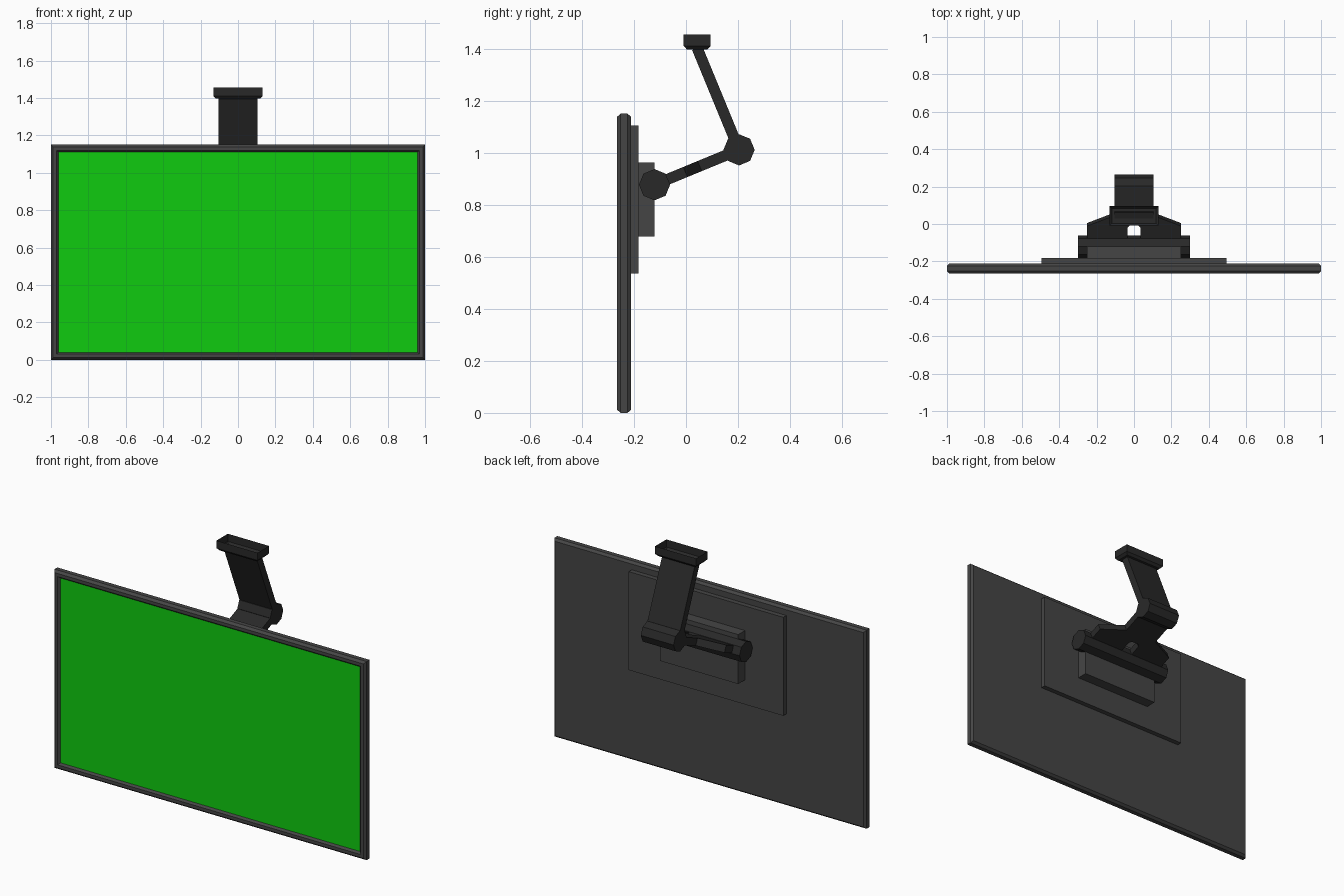
import bpy, bmesh, math
from mathutils import Matrix, Vector

if "Cube" in bpy.data.objects:
    bpy.data.objects.remove(bpy.data.objects["Cube"])


def material(name, rgb):
    m = bpy.data.materials.new(name)
    m.diffuse_color = (*rgb, 1)
    m.use_nodes = True
    m.node_tree.nodes["Principled BSDF"].inputs["Base Color"].default_value = m.diffuse_color
    return m


GREY = material("casing_grey", (0.06, 0.06, 0.06))
DARK = material("bracket_dark", (0.022, 0.022, 0.022))
GREEN = material("screen_green", (0.005, 0.6, 0.005))


def finish(name, bm, mat):
    bmesh.ops.recalc_face_normals(bm, faces=bm.faces)
    me = bpy.data.meshes.new(name)
    bm.to_mesh(me)
    bm.free()
    me.materials.append(mat)
    ob = bpy.data.objects.new(name, me)
    bpy.context.collection.objects.link(ob)
    return ob


def box(name, x, y0, y1, z0, z1, mat):
    bm = bmesh.new()
    bmesh.ops.create_cube(bm, size=1)
    bmesh.ops.scale(bm, vec=(2 * x, y1 - y0, z1 - z0), verts=bm.verts)
    bmesh.ops.translate(bm, vec=(0, (y0 + y1) / 2, (z0 + z1) / 2), verts=bm.verts)
    return finish(name, bm, mat)


def loft(name, rings, mat, cap_start, cap_end):
    """Skin a list of four-cornered rings."""
    bm = bmesh.new()
    vs = [[bm.verts.new(p) for p in r] for r in rings]
    for a, b in zip(vs, vs[1:]):
        for i in range(4):
            j = (i + 1) % 4
            bm.faces.new((a[i], a[j], b[j], b[i]))
    if cap_start:
        bm.faces.new(vs[0])
    if cap_end:
        bm.faces.new(vs[-1])
    return finish(name, bm, mat)


def upright_ring(inset, y, w=1.0, h=1.15):
    x, z0, z1 = w - inset, inset, h - inset
    return [(-x, y, z0), (x, y, z0), (x, y, z1), (-x, y, z1)]


def flat_ring(x, y, yc, z):
    return [(-x, yc - y, z), (x, yc - y, z), (x, yc + y, z), (-x, yc + y, z)]


def hinge(name, half_len, y, z, r=0.06):
    bm = bmesh.new()
    bmesh.ops.create_cone(bm, cap_ends=True, segments=8, radius1=r, radius2=r,
                          depth=2 * half_len)
    bmesh.ops.transform(bm, verts=bm.verts, matrix=Matrix.Translation((0, y, z))
                        @ Matrix.Rotation(math.pi / 2, 4, 'Y'))
    return finish(name, bm, DARK)


def arm(name, half, start, end, t=0.042):
    """Extrude a mirrored (x, distance along arm) outline between two (y, z) points."""
    o = Vector((0, *start))
    d = (Vector((0, *end)) - o).normalized()
    n = d.cross(Vector((1, 0, 0)))
    outline = half + [(-x, u) for x, u in reversed(half)]
    bm = bmesh.new()
    f = bm.faces.new([bm.verts.new(o + Vector((x, 0, 0)) + d * u - n * t / 2)
                      for x, u in outline])
    ext = bmesh.ops.extrude_face_region(bm, geom=[f])["geom"]
    bmesh.ops.translate(bm, vec=n * t,
                        verts=[v for v in ext if isinstance(v, bmesh.types.BMVert)])
    return finish(name, bm, DARK)


# Display casing with chamfered rim and recessed screen
loft("display_casing", [upright_ring(i, y) for i, y in (
    (0.040, -0.253), (0.030, -0.265), (0.012, -0.265), (0, -0.251),
    (0, -0.225), (0.012, -0.211))], GREY, False, True)
loft("screen", [upright_ring(0.040, -0.253)], GREEN, True, False)

# Stepped rear housing
box("rear_housing", 0.495, -0.211, -0.183, 0.535, 1.105, GREY)
box("mount_block", 0.25, -0.183, -0.121, 0.677, 0.963, GREY)

# Hinges and the two arm sections
LOW, HIGH, TOP = (-0.121, 0.877), (0.204, 1.011), (0.043, 1.402)
hinge("lower_hinge", 0.30, *LOW)
hinge("upper_hinge", 0.105, *HIGH)
arm("lower_arm", [(0.022, 0.132), (0.035, 0.118), (0.035, 0.02), (0.25, 0.02),
                  (0.25, 0.128), (0.105, 0.188), (0.105, 0.35)], LOW, HIGH)
arm("upper_arm", [(0.105, 0.0), (0.105, 0.423)], HIGH, TOP)

# Ceiling bracket: open-topped tray with chamfered base
loft("ceiling_bracket", [flat_ring(0.118, 0.040, 0.043, 1.397),
                         flat_ring(0.132, 0.052, 0.043, 1.411),
                         flat_ring(0.132, 0.052, 0.043, 1.455)], DARK, True, False)
